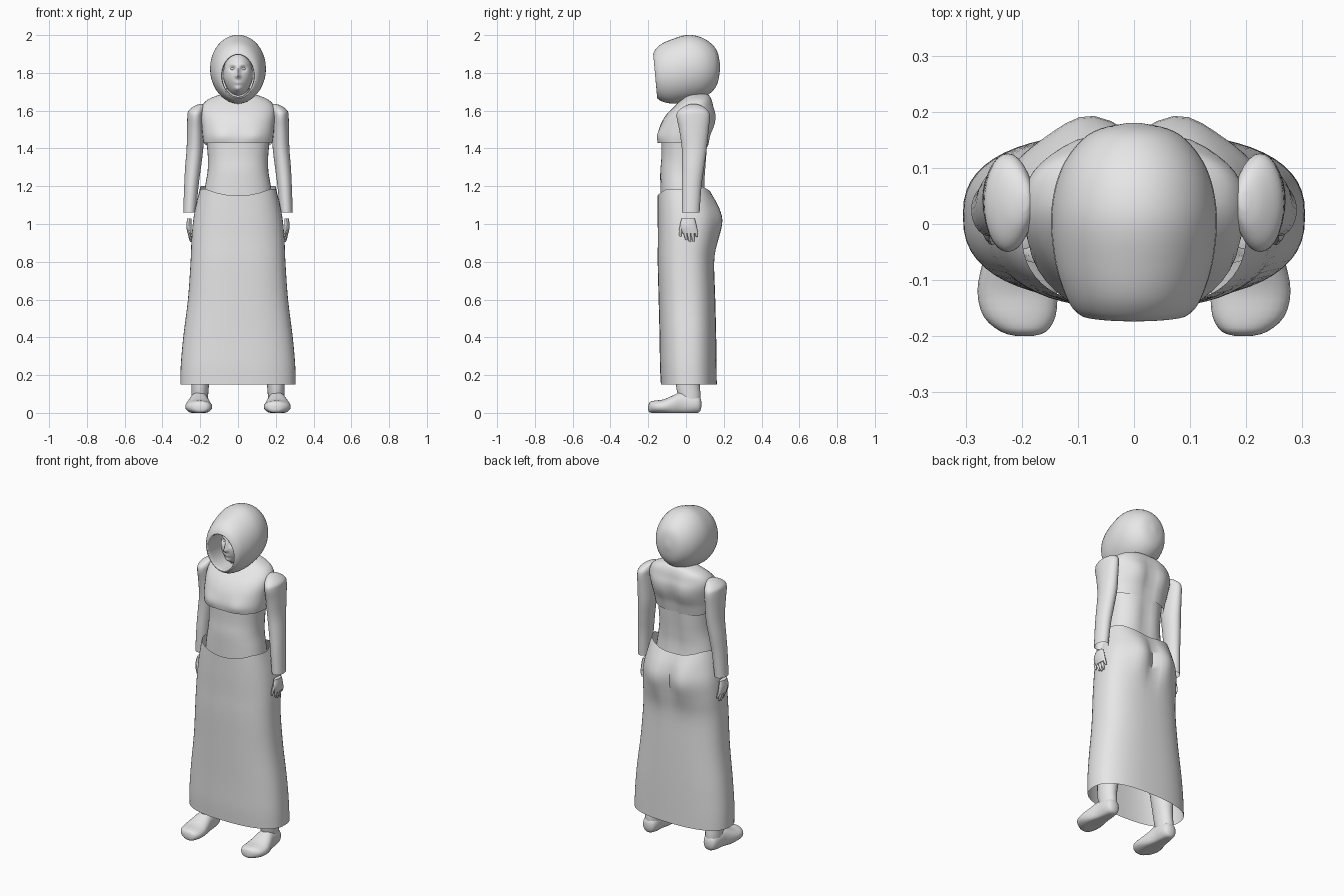
import bpy, bmesh, math
from math import sin, cos, pi, exp

grey = bpy.data.materials.new("light grey")
grey.diffuse_color = (0.8, 0.8, 0.8, 1)


def finish(name, bm, mirror=False, angle=50):
    """Turn a bmesh into a smooth named object, optionally mirrored in x."""
    bmesh.ops.recalc_face_normals(bm, faces=bm.faces)
    me = bpy.data.meshes.new(name)
    bm.to_mesh(me)
    bm.free()
    me.materials.append(grey)
    ob = bpy.data.objects.new(name, me)
    bpy.context.collection.objects.link(ob)
    bpy.ops.object.select_all(action='DESELECT')
    ob.select_set(True)
    bpy.context.view_layer.objects.active = ob
    bpy.ops.object.shade_smooth_by_angle(angle=math.radians(angle))
    if mirror:
        mod = ob.modifiers.new("mirror", 'MIRROR')
        mod.use_mirror_merge = False
    return ob


def smooth_rows(rows, sub):
    """Catmull-Rom interpolation of ring parameters."""
    out = []
    for i in range(len(rows) - 1):
        p = [rows[max(0, min(len(rows) - 1, i + k))] for k in (-1, 0, 1, 2)]
        for s in range(sub):
            t = s / sub
            out.append([0.5 * (2 * b + (c - a) * t + (2 * a - 5 * b + 4 * c - d) * t * t
                               + (3 * b - a - 3 * c + d) * t ** 3) for a, b, c, d in zip(*p)])
    return out + [list(rows[-1])]


def loft(name, rows, axis='Z', seg=40, sub=4, power=2.0, caps=(False, False),
         deform=None, mirror=False, angle=50):
    """Rings (position, centre x, centre other, radius x, radius other) along an axis."""
    bm = bmesh.new()
    rings = []
    for t, cx, cv, rx, rv in smooth_rows(rows, sub):
        ring = []
        for k in range(seg):
            a = 2 * pi * k / seg
            u, v = (math.copysign(abs(f) ** (2 / power), f) for f in (cos(a), sin(a)))
            x, w = cx + rx * u, cv + rv * v
            co = (x, w, t) if axis == 'Z' else (x, t, w)
            ring.append(bm.verts.new(deform(*co) if deform else co))
        rings.append(ring)
    for r, s in zip(rings, rings[1:]):
        for k in range(seg):
            j = (k + 1) % seg
            bm.faces.new((r[k], r[j], s[j], s[k]))
    for flag, ring in zip(caps, (rings[0], rings[-1])):
        if flag:
            bm.faces.new(ring)
    return finish(name, bm, mirror, angle)


def bump(x, z, x0, z0, sx, sz):
    return exp(-((abs(x) - x0) / sx) ** 2 - ((z - z0) / sz) ** 2)


def ball(name, centre, radii, mirror=False, deform=None, seg=16):
    bm = bmesh.new()
    bmesh.ops.create_uvsphere(bm, u_segments=seg, v_segments=seg * 3 // 4, radius=1)
    for v in bm.verts:
        co = [c + r * p for c, r, p in zip(centre, radii, v.co)]
        v.co = deform(*co) if deform else co
    return finish(name, bm, mirror)


# Long skirt, open at both ends, with a dipped waistline
def skirt_shape(x, y, z):
    if y > 0:
        y += 0.022 * bump(x, z, 0.09, 1.02, 0.06, 0.12) - 0.02 * bump(x, z, 0, 1.0, 0.03, 0.13)
    if z > 1.1:
        z += (z - 1.1) / 0.08 * (0.035 * min(1, abs(x) / 0.17) ** 2 - 0.03 + (0.015 if y > 0 else 0))
    return x, y, z


loft("skirt", [(0.15, 0, 0.015, 0.305, 0.148), (0.25, 0, 0.012, 0.303, 0.15),
               (0.4, 0, 0.01, 0.29, 0.15), (0.6, 0, 0.005, 0.265, 0.15),
               (0.8, 0, 0, 0.251, 0.15), (0.92, 0, 0.008, 0.246, 0.157),
               (1.02, 0, 0.013, 0.237, 0.163), (1.1, 0, 0.005, 0.222, 0.155),
               (1.18, 0, -0.01, 0.2, 0.14)], power=2.5, seg=56, deform=skirt_shape)


# Waist under the short top
def waist_shape(x, y, z):
    return x, y - (0.015 * bump(x, z, 0, 1.3, 0.04, 0.2) if y > 0 else 0), z


loft("waist", [(1.08, 0, -0.01, 0.19, 0.125), (1.2, 0, -0.016, 0.174, 0.12),
               (1.28, 0, -0.014, 0.161, 0.122), (1.36, 0, -0.008, 0.16, 0.122),
               (1.48, 0, -0.005, 0.172, 0.125)], power=2.3, deform=waist_shape)


# Short top with bust, shoulder blades and spine groove
def top_shape(x, y, z):
    if y < 0:
        y -= 0.012 * bump(x, z, 0.09, 1.465, 0.05, 0.04)
    else:
        y += 0.01 * bump(x, z, 0.09, 1.55, 0.05, 0.08) - 0.015 * bump(x, z, 0, 1.5, 0.03, 0.12)
        z -= 0.025 * max(0, (1.47 - z) / 0.05) * min(1, y / 0.08)
    return x, y, z


loft("short_top", [(1.43, 0, -0.015, 0.182, 0.134), (1.47, 0, -0.009, 0.188, 0.14),
                   (1.53, 0, 0.008, 0.193, 0.141), (1.58, 0, 0.025, 0.198, 0.128),
                   (1.62, 0, 0.04, 0.193, 0.105), (1.655, 0, 0.055, 0.165, 0.082),
                   (1.68, 0, 0.062, 0.11, 0.062), (1.69, 0, 0.065, 0.06, 0.04)],
     power=2.4, caps=(False, True), deform=top_shape)
loft("neck", [(1.6, 0, 0.03, 0.075, 0.075), (1.68, 0, 0.02, 0.065, 0.07),
              (1.76, 0, 0.02, 0.06, 0.07)])

# Sleeves
loft("sleeve", [(1.06, 0.256, 0.025, 0.034, 0.047), (1.2, 0.247, 0.03, 0.038, 0.052),
                (1.3, 0.238, 0.038, 0.042, 0.058), (1.4, 0.228, 0.044, 0.044, 0.066),
                (1.5, 0.226, 0.042, 0.044, 0.078), (1.57, 0.225, 0.038, 0.043, 0.088),
                (1.6, 0.22, 0.038, 0.042, 0.078), (1.625, 0.205, 0.04, 0.026, 0.045),
                (1.635, 0.195, 0.04, 0.008, 0.015)], seg=28, caps=(False, True), mirror=True)

# Hands: flat palm, four fingers and a thumb
loft("palm", [(1.03, 0.257, 0.012, 0.012, 0.034), (0.99, 0.259, 0.012, 0.014, 0.044),
              (0.95, 0.257, 0.024, 0.011, 0.041)], seg=16, caps=(True, True), mirror=True)
for i in range(4):
    y = -0.006 + i * 0.019
    end = (0.915, 0.905, 0.908, 0.93)[i]
    loft("finger", [(0.965, 0.257, y, 0.009, 0.01), ((0.965 + end) / 2, 0.255, y + 0.004, 0.008, 0.009),
                    (end, 0.25, y + 0.008, 0.004, 0.005)],
         seg=8, sub=2, caps=(True, True), mirror=True)
loft("thumb", [(1.0, 0.257, -0.018, 0.009, 0.011), (0.965, 0.253, -0.029, 0.008, 0.009),
               (0.935, 0.249, -0.03, 0.004, 0.005)], seg=8, sub=2, caps=(True, True), mirror=True)

# Legs and feet
loft("leg", [(0.03, 0.203, 0.025, 0.042, 0.05), (0.09, 0.202, 0.018, 0.044, 0.06),
             (0.15, 0.2, 0.01, 0.047, 0.063), (0.27, 0.19, 0.01, 0.058, 0.068),
             (0.45, 0.17, 0.005, 0.065, 0.075)], seg=24, mirror=True)
loft("foot", [(-0.2, 0.195, 0.025, 0.012, 0.01), (-0.192, 0.197, 0.03, 0.04, 0.027),
              (-0.165, 0.204, 0.032, 0.064, 0.033), (-0.12, 0.208, 0.033, 0.071, 0.038),
              (-0.07, 0.208, 0.04, 0.062, 0.052), (-0.02, 0.205, 0.05, 0.049, 0.062),
              (0.04, 0.203, 0.048, 0.045, 0.052), (0.072, 0.203, 0.045, 0.034, 0.04),
              (0.082, 0.203, 0.045, 0.01, 0.012)], axis='Y', seg=24, sub=3, power=2.2,
     caps=(True, True), mirror=True, deform=lambda x, y, z: (x, y, max(0, z)))


# Hood: inner lining, rim and rounded shell, front edge leaning forward at the top
def hood_shape(x, y, z):
    lean = max(0, min(1, -y / 0.16))
    return x * (1 - 0.25 * lean * max(0, 1.76 - z)), y - 0.09 * lean * (z - 1.8), z


loft("hood", [(-0.164, 0, 1.784, 0.094, 0.119), (-0.15, 0, 1.79, 0.11, 0.136),
              (-0.12, 0, 1.798, 0.125, 0.155), (-0.07, 0, 1.807, 0.14, 0.17),
              (0, 0, 1.822, 0.148, 0.178), (0.06, 0, 1.826, 0.142, 0.169),
              (0.11, 0, 1.826, 0.124, 0.147), (0.15, 0, 1.826, 0.093, 0.112),
              (0.17, 0, 1.828, 0.06, 0.072), (0.18, 0, 1.83, 0.012, 0.015)],
     axis='Y', caps=(False, True), deform=hood_shape)
loft("hood_lining", [(-0.164, 0, 1.784, 0.094, 0.119), (-0.158, 0, 1.784, 0.085, 0.112),
                     (-0.1, 0, 1.785, 0.084, 0.112), (0, 0, 1.79, 0.09, 0.12)],
     axis='Y', caps=(False, True), deform=hood_shape)


# Head with brow, eye sockets, cheeks and chin shaped into the face
def face_shape(x, y, z):
    if y < 0:
        x *= 1 - 1.6 * max(0, 1.77 - z)
        y += 0.016 * bump(x, z, 0.028, 1.822, 0.016, 0.013)
        y -= 0.006 * bump(x, z, 0.025, 1.845, 0.025, 0.01)
        y -= 0.024 * bump(x, z, 0, 1.783, 0.011, 0.011) + 0.014 * bump(x, z, 0, 1.808, 0.008, 0.02)
        y -= 0.01 * bump(x, z, 0, 1.75, 0.02, 0.008) + 0.014 * bump(x, z, 0, 1.715, 0.022, 0.015)
        y += 0.006 * bump(x, z, 0, 1.751, 0.022, 0.002)
    return x, y, z


ball("head", (0, -0.01, 1.79), (0.078, 0.105, 0.118), deform=face_shape, seg=64)
ball("eye", (0.028, -0.084, 1.822), (0.013, 0.012, 0.008), mirror=True)
